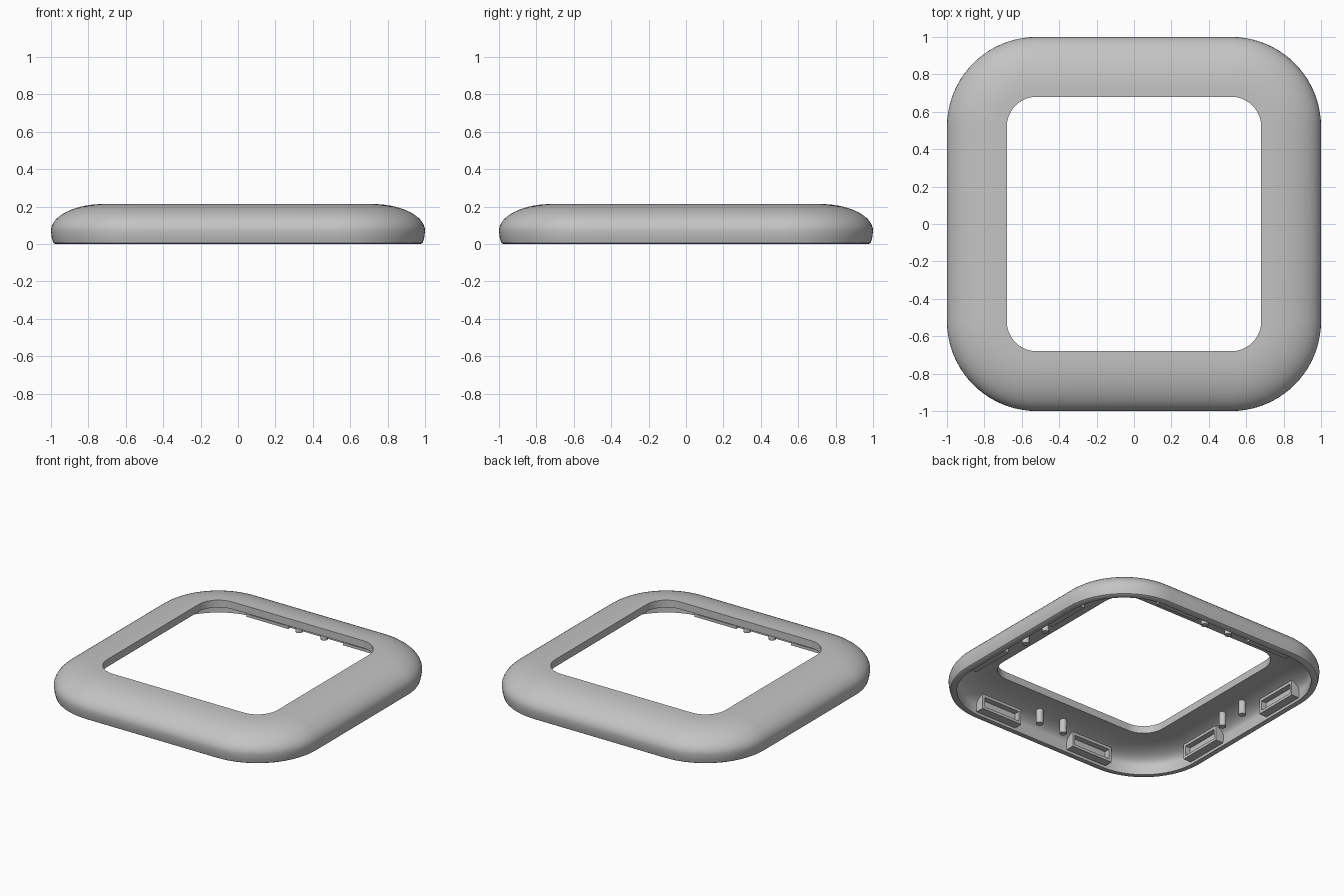
import bpy, bmesh, math
from mathutils import Matrix, Vector

cube = bpy.data.objects.get("Cube")
if cube:
    bpy.data.objects.remove(cube, do_unlink=True)

grey = bpy.data.materials.new("light_grey")
grey.use_nodes = True
tone = (0.55, 0.55, 0.55, 1)
grey.diffuse_color = tone
grey.node_tree.nodes["Principled BSDF"].inputs["Base Color"].default_value = tone

CORNER = 0.52   # centre of every rounded corner
HOLE = 0.68     # half width of the opening
CORNER_STEPS = 20
ARC_STEPS = 14


def finish(name, bm, smooth=False):
    bmesh.ops.recalc_face_normals(bm, faces=bm.faces)
    mesh = bpy.data.meshes.new(name)
    bm.to_mesh(mesh)
    bm.free()
    mesh.materials.append(grey)
    obj = bpy.data.objects.new(name, mesh)
    bpy.context.collection.objects.link(obj)
    if smooth:
        bpy.ops.object.select_all(action='DESELECT')
        bpy.context.view_layer.objects.active = obj
        obj.select_set(True)
        bpy.ops.object.shade_smooth_by_angle(angle=math.radians(35))
    return obj


def quarter_arc(cx, cz, a, b):
    """Elliptical quarter from the side up to the top."""
    angles = [math.pi / 2 * i / ARC_STEPS for i in range(ARC_STEPS + 1)]
    return [(cx + a * math.cos(t), cz + b * math.sin(t)) for t in angles]


def rounded_ring(bm, half, z):
    """Rounded square of vertices with concentric corners."""
    r = half - CORNER
    ring = []
    for q in range(4):
        mid = math.pi / 4 + q * math.pi / 2
        cx = CORNER * math.copysign(1, math.cos(mid))
        cy = CORNER * math.copysign(1, math.sin(mid))
        for i in range(CORNER_STEPS + 1):
            t = (q + i / CORNER_STEPS) * math.pi / 2
            ring.append(bm.verts.new((cx + r * math.cos(t), cy + r * math.sin(t), z)))
    return ring


# Hollow frame: closed wall section swept round a rounded square
outside = [(0.978, 0), (0.988, 0.006), (0.996, 0.035)] + quarter_arc(0.72, 0.07, 0.28, 0.143)
inside = [(0.945, 0)] + quarter_arc(0.72, 0.07, 0.228, 0.09)
section = outside + [(HOLE, 0.213), (HOLE, 0.16)] + inside[::-1]
bm = bmesh.new()
rings = [rounded_ring(bm, h, z) for h, z in section]
count = len(rings[0])
for k, ring in enumerate(rings):
    nxt = rings[(k + 1) % len(rings)]
    for i in range(count):
        j = (i + 1) % count
        bm.faces.new((ring[i], ring[j], nxt[j], nxt[i]))
finish("frame_shell", bm, smooth=True)


def clip_block(name, u, turn):
    """Slotted block on the inner wall, its slot facing the opening."""
    bm = bmesh.new()
    place = Matrix.Translation((u, -0.92, 0.075)) @ Matrix.Diagonal((0.33, 0.07, 0.11, 1))
    bmesh.ops.create_cube(bm, size=1, matrix=place)
    face = max(bm.faces, key=lambda f: f.calc_center_median().y)
    bmesh.ops.inset_individual(bm, faces=[face], thickness=0.028)
    slot = bmesh.ops.extrude_discrete_faces(bm, faces=[face])["faces"][0]
    bmesh.ops.translate(bm, verts=slot.verts, vec=Vector((0, -0.04, 0)))
    bmesh.ops.transform(bm, matrix=turn, verts=bm.verts)
    finish(name, bm)


def locating_pin(name, u, turn):
    """Round pin hanging from the underside of the frame."""
    bm = bmesh.new()
    bmesh.ops.create_cone(bm, cap_ends=True, segments=20, radius1=0.024, radius2=0.024,
                          depth=0.12, matrix=Matrix.Translation((u, -0.84, 0.11)))
    bmesh.ops.transform(bm, matrix=turn, verts=bm.verts)
    finish(name, bm, smooth=True)


# Two clips and two pins on each of the four sides
for q, side in enumerate(("front", "left", "back", "right")):
    turn = Matrix.Rotation(q * math.pi / 2, 4, 'Z')
    for s in (-1, 1):
        end = "a" if s < 0 else "b"
        clip_block(f"{side}_clip_{end}", s * 0.385, turn)
        locating_pin(f"{side}_pin_{end}", s * 0.1, turn)
